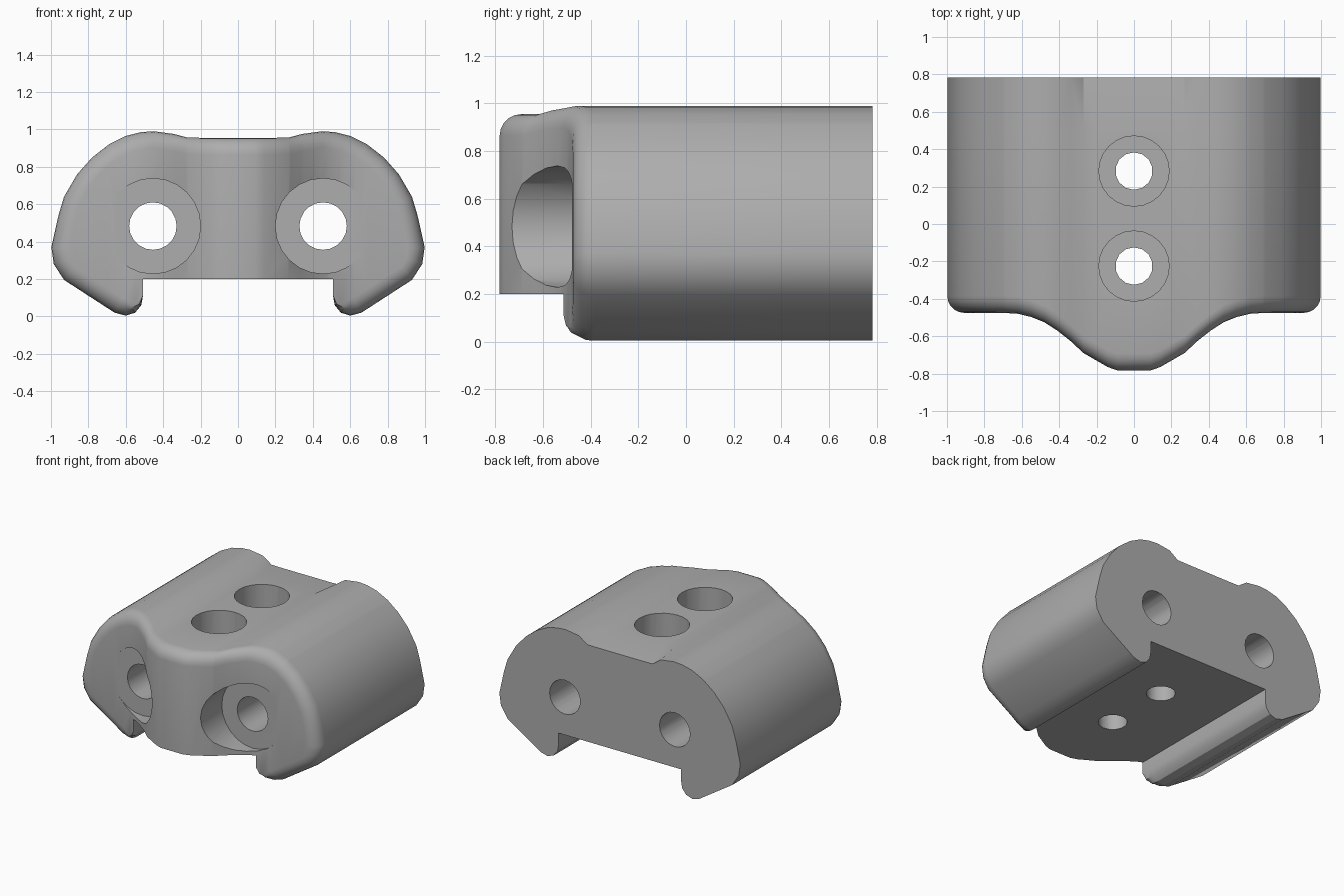
import bpy, bmesh, math
from mathutils import Vector

cube = bpy.data.objects.get("Cube")
if cube:
    bpy.data.objects.remove(cube, do_unlink=True)

grey = bpy.data.materials.new("plain grey")
colour = (0.42, 0.42, 0.42, 1)
grey.diffuse_color = colour
grey.use_nodes = True
grey.node_tree.nodes["Principled BSDF"].inputs["Base Color"].default_value = colour

# Half cross-section (x, z) with the share of the front rounding each point takes
HALF = [(.2, .955, 1), (.27, .956, 1), (.34, .975, 1), (.45, .99, 1), (.52, .985, 1),
        (.60, .965, 1), (.69, .92, 1), (.78, .85, 1), (.86, .76, 1), (.93, .64, 1),
        (.96, .54, 1), (.998, .37, 1), (.985, .28, 1), (.93, .195, 1), (.66, .02, 1),
        (.60, .004, 1), (.55, .02, .5), (.517, .06, .2), (.508, .11, 0), (.508, .2, 0)]
# Front outline in plan (x, y)
PLAN = [(0, -.782), (.09, -.782), (.14, -.765), (.27, -.69), (.34, -.625), (.41, -.57),
        (.48, -.525), (.55, -.497), (.62, -.48), (.70, -.475), (1.1, -.475)]
RADIUS, BACK, VALLEY_START = .09, .783, .5


def front_y(x):
    x = abs(x)
    for (x0, y0), (x1, y1) in zip(PLAN, PLAN[1:]):
        if x <= x1:
            return y0 + (y1 - y0) * (x - x0) / (x1 - x0)
    return PLAN[-1][1]


def inset(points, amount):
    """Move each point inward along its averaged normal."""
    out = []
    for i, (x, z, w) in enumerate(points):
        a = Vector(points[i - 1][:2])
        b = Vector(points[(i + 1) % len(points)][:2])
        t = (b - a).normalized()
        out.append((x + t.y * amount * w, z - t.x * amount * w))
    return out


def make_body():
    loop = HALF + [(-x, z, w) for x, z, w in reversed(HALF)]
    outline = inset(loop, 0)
    # the groove on top sinks a little towards the back
    back = [(x, z - .03 if abs(x) < .3 and z > .9 else z) for x, z in outline]
    sections = [(3, back), (2, outline)]
    for k in range(6):
        a = math.pi / 2 * k / 5
        sections.append((RADIUS * (1 - math.sin(a)), inset(loop, RADIUS * (1 - math.cos(a)))))
    bm = bmesh.new()
    rings = [[bm.verts.new((x, y, z)) for x, z in pts] for y, pts in sections]
    n = len(loop)
    for r0, r1 in zip(rings, rings[1:]):
        for i in range(n):
            j = (i + 1) % n
            bm.faces.new((r0[i], r0[j], r1[j], r1[i]))
    bm.faces.new(rings[0])
    bm.faces.new(rings[-1])
    # slice at the plan points, then push the front into its curve
    for x in sorted({s * p[0] for p in PLAN[:-1] for s in (-1, 1)}):
        bmesh.ops.bisect_plane(bm, geom=bm.verts[:] + bm.edges[:] + bm.faces[:],
                               dist=1e-5, plane_co=(x, 0, 0), plane_no=(1, 0, 0))
    for v in bm.verts:
        if v.co.y > 2.5:
            v.co.y = BACK
        elif v.co.y > 1:
            v.co.y = VALLEY_START
        else:
            v.co.y += front_y(v.co.x)
    bmesh.ops.recalc_face_normals(bm, faces=bm.faces)
    bmesh.ops.triangulate(bm, faces=[f for f in bm.faces if len(f.verts) > 3])
    mesh = bpy.data.meshes.new("bracket_body")
    bm.to_mesh(mesh)
    bm.free()
    obj = bpy.data.objects.new("bracket_body", mesh)
    bpy.context.collection.objects.link(obj)
    mesh.materials.append(grey)
    return obj


def drill(body, start, end, radius, sides):
    """Cut a round hole between two points."""
    start, end = Vector(start), Vector(end)
    axis = end - start
    bpy.ops.mesh.primitive_cylinder_add(vertices=sides, radius=radius, depth=axis.length,
                                        location=(start + end) / 2,
                                        rotation=axis.to_track_quat('Z', 'Y').to_euler())
    cutter = bpy.context.object
    cutter.name = "hole_cutter"
    cutter.hide_render = True
    cutter.data.materials.append(grey)
    mod = body.modifiers.new("hole", 'BOOLEAN')
    mod.operation, mod.solver, mod.object = 'DIFFERENCE', 'EXACT', cutter
    bpy.ops.object.select_all(action='DESELECT')
    body.select_set(True)
    bpy.context.view_layer.objects.active = body
    bpy.ops.object.modifier_apply(modifier=mod.name)
    bpy.data.objects.remove(cutter, do_unlink=True)


body = make_body()

# Horizontal bolt holes with front recesses
for x in (-.455, .455):
    drill(body, (x, -1, .483), (x, -.478, .483), .255, 24)
    drill(body, (x, -1, .483), (x, 1, .483), .127, 20)

# Vertical bolt holes with top recesses
for y in (-.225, .283):
    drill(body, (0, y, 1.2), (0, y, .45), .188, 24)
    drill(body, (0, y, 1.2), (0, y, -.2), .1, 14)

bpy.ops.object.shade_smooth_by_angle(angle=math.radians(32))
